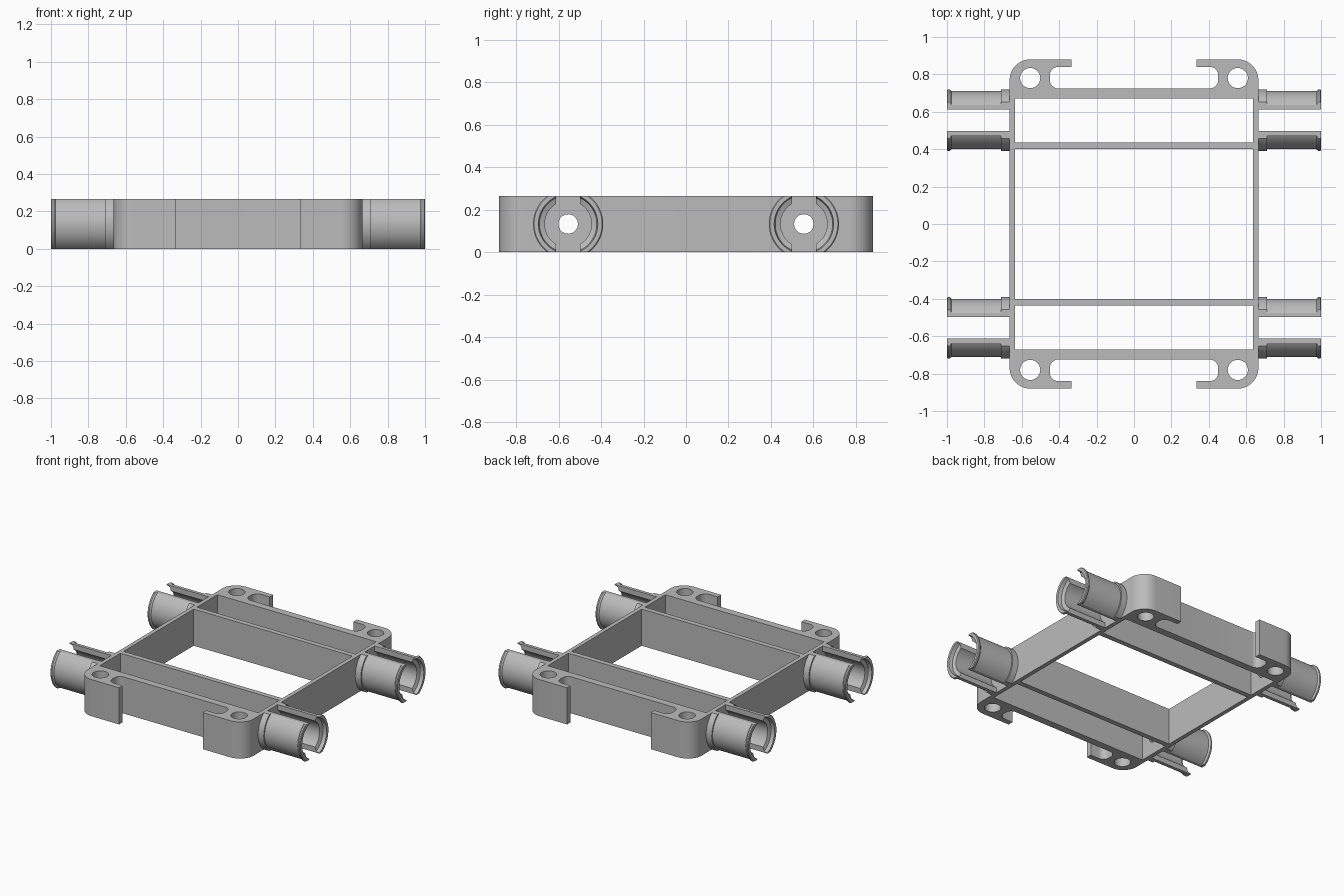
import bpy, bmesh, math

if "Cube" in bpy.data.objects:
    bpy.data.objects.remove(bpy.data.objects["Cube"])

H = 0.265            # frame height
PIN_Y = 0.555        # pin axis offset
grey = bpy.data.materials.new("plain grey")
grey.diffuse_color = (0.5, 0.5, 0.5, 1)
grey.use_nodes = True
grey.node_tree.nodes["Principled BSDF"].inputs["Base Color"].default_value = grey.diffuse_color


def arc(cx, cy, r, a0, a1, n=10):
    return [(cx + r * math.cos(math.radians(a0 + (a1 - a0) * i / n)),
             cy + r * math.sin(math.radians(a0 + (a1 - a0) * i / n))) for i in range(n + 1)]


def rect(x0, y0, x1, y1):
    return [(x0, y0), (x1, y0), (x1, y1), (x0, y1)]


def activate(ob):
    bpy.ops.object.select_all(action='DESELECT')
    ob.select_set(True)
    bpy.context.view_layer.objects.active = ob


def box(name, x0, x1, y0, y1, z0, z1):
    bpy.ops.mesh.primitive_cube_add(size=1, location=((x0 + x1) / 2, (y0 + y1) / 2, (z0 + z1) / 2))
    ob = bpy.context.object
    ob.name = name
    ob.scale = (x1 - x0, y1 - y0, z1 - z0)
    bpy.ops.object.transform_apply(location=True, rotation=True, scale=True)
    return ob


def boolean(ob, cutter, op):
    activate(ob)
    m = ob.modifiers.new("cut", 'BOOLEAN')
    m.operation, m.object, m.solver = op, cutter, 'EXACT'
    bpy.ops.object.modifier_apply(modifier=m.name)
    bpy.data.objects.remove(cutter, do_unlink=True)


def finish(ob):
    ob.data.materials.clear()
    ob.data.materials.append(grey)
    activate(ob)
    bpy.ops.object.shade_smooth_by_angle(angle=math.radians(30))


# Frame outline: one corner with its hook, mirrored to all four
quarter = [(0.665, 0.0)] + arc(0.555, 0.77, 0.11, 0, 90, 12) + [(0.335, 0.88), (0.335, 0.84)]
quarter += arc(0.405, 0.795, 0.045, 90, 0) + arc(0.405, 0.77, 0.045, 0, -90)
left = [(-x, y) for x, y in reversed(quarter)]
half = quarter + left
outline = half + [(-x, -y) for x, y in half[1:-1]]

# Three windows between the cross bars, and four corner holes
loops = [outline, rect(-0.635, -0.40, 0.635, 0.40),
         rect(-0.635, 0.437, 0.635, 0.672), rect(-0.635, -0.672, 0.635, -0.437)]
for sx in (-1, 1):
    for sy in (-1, 1):
        loops.append(arc(sx * 0.555, sy * 0.78, 0.054, 0, 360, 32)[:-1])

curve = bpy.data.curves.new("frame", 'CURVE')
curve.dimensions = '2D'
curve.fill_mode = 'BOTH'
curve.extrude = H / 2
for pts in loops:
    s = curve.splines.new('POLY')
    s.points.add(len(pts) - 1)
    for p, (x, y) in zip(s.points, pts):
        p.co = (x, y, 0, 1)
    s.use_cyclic_u = True
frame = bpy.data.objects.new("frame", curve)
bpy.context.collection.objects.link(frame)
frame.location.z = H / 2
activate(frame)
bpy.ops.object.convert(target='MESH')
frame = bpy.context.object
bpy.ops.object.transform_apply(location=True, rotation=True, scale=True)
bm = bmesh.new()
bm.from_mesh(frame.data)
bmesh.ops.remove_doubles(bm, verts=bm.verts, dist=1e-4)
bmesh.ops.recalc_face_normals(bm, faces=bm.faces)
bm.to_mesh(frame.data)
bm.free()

# Round holes through the side walls on the pin axes
for sx in (-1, 1):
    for sy in (-1, 1):
        bpy.ops.mesh.primitive_cylinder_add(vertices=32, radius=0.046, depth=0.1,
                                            location=(sx * 0.65, sy * PIN_Y, H / 2),
                                            rotation=(0, math.pi / 2, 0))
        boolean(frame, bpy.context.object, 'DIFFERENCE')
finish(frame)

# Split hollow pin: closed (x, radius) profile turned about the pin axis
profile = [(0.66, 0.11), (0.66, 0.165), (0.71, 0.165), (0.71, 0.155), (0.975, 0.155),
           (0.985, 0.165), (0.995, 0.165), (1.0, 0.16), (1.0, 0.14), (0.975, 0.135),
           (0.965, 0.11)]


def pin(name, sx, sy):
    bm = bmesh.new()
    n = 64
    rings = []
    for i in range(n):
        a = 2 * math.pi * (i + 0.5) / n
        rings.append([bm.verts.new((sx * x, sy * PIN_Y + r * math.cos(a), H / 2 + r * math.sin(a)))
                      for x, r in profile])
    m = len(profile)
    for i in range(n):
        p, q = rings[i], rings[(i + 1) % n]
        for j in range(m):
            k = (j + 1) % m
            bm.faces.new((p[j], p[k], q[k], q[j]))
    bmesh.ops.recalc_face_normals(bm, faces=bm.faces)
    me = bpy.data.meshes.new(name)
    bm.to_mesh(me)
    bm.free()
    ob = bpy.data.objects.new(name, me)
    bpy.context.collection.objects.link(ob)
    y = sy * PIN_Y
    # flat top and bottom, then the lengthwise slot
    xa, xb = sorted((sx * 0.5, sx * 1.1))
    boolean(ob, box("flat_cutter", xa, xb, y - 0.3, y + 0.3, 0, H), 'INTERSECT')
    boolean(ob, box("slot_cutter", xa, xb, y - 0.057, y + 0.057, -0.1, H + 0.1), 'DIFFERENCE')
    finish(ob)


for sx, side in ((-1, "left"), (1, "right")):
    for sy, end in ((-1, "front"), (1, "back")):
        pin(f"{end}_{side}_pin", sx, sy)
